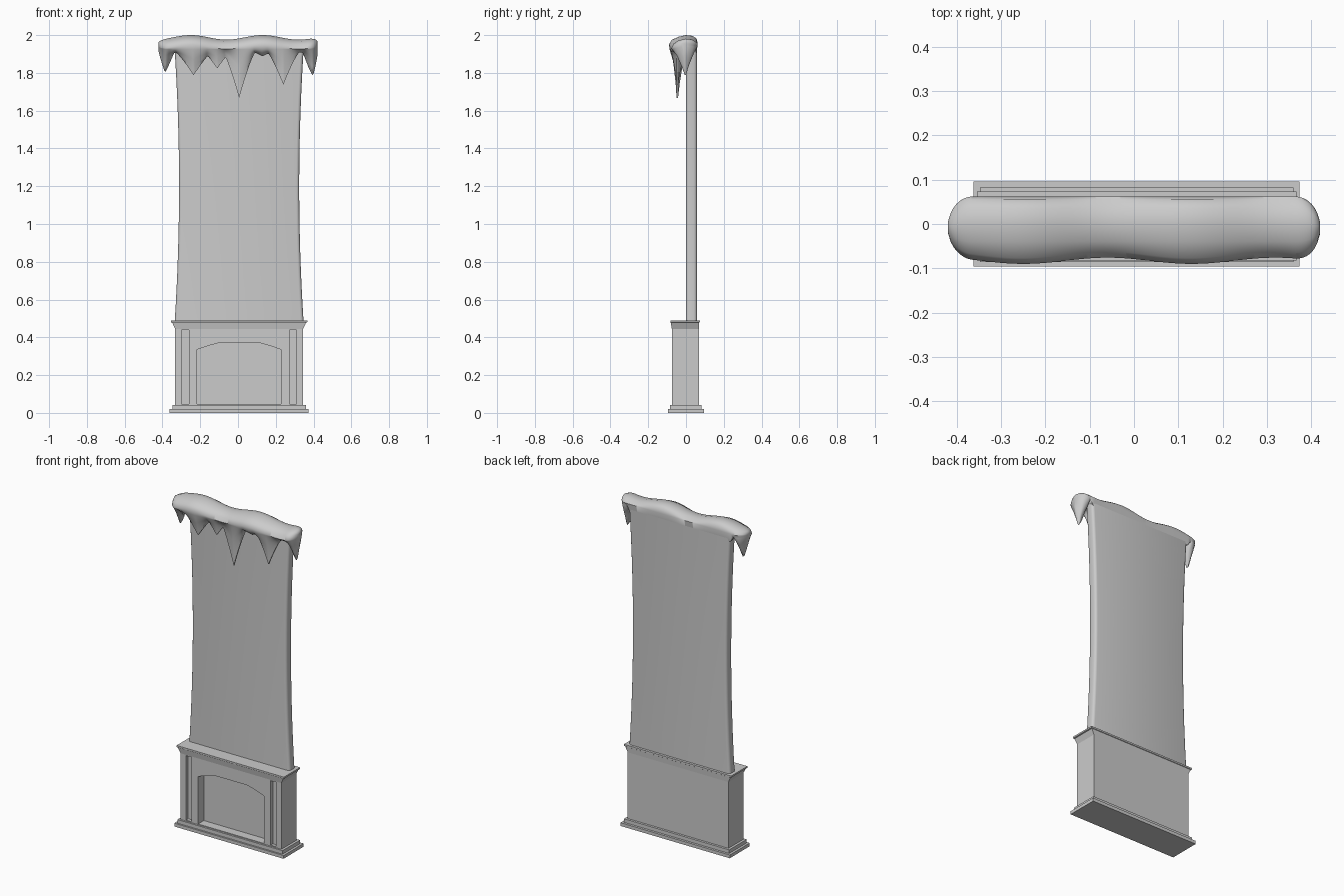
import bpy
import bmesh
import math

cube = bpy.data.objects.get("Cube")
if cube:
    bpy.data.objects.remove(cube, do_unlink=True)

grey = bpy.data.materials.new("stone_grey")
grey.use_nodes = True
grey.diffuse_color = (0.6, 0.6, 0.6, 1)
grey.node_tree.nodes["Principled BSDF"].inputs["Base Color"].default_value = (0.6, 0.6, 0.6, 1)

CX = 0.006  # middle of the fireplace


def loft(name, rings, smooth=None):
    """Skin a list of equal-length point rings and cap both ends."""
    bm = bmesh.new()
    loops = [[bm.verts.new(p) for p in ring] for ring in rings]
    for a, b in zip(loops, loops[1:]):
        for i in range(len(a)):
            j = (i + 1) % len(a)
            bm.faces.new((a[i], a[j], b[j], b[i]))
    bm.faces.new(loops[0])
    bm.faces.new(loops[-1])
    bmesh.ops.recalc_face_normals(bm, faces=bm.faces)
    mesh = bpy.data.meshes.new(name)
    bm.to_mesh(mesh)
    bm.free()
    mesh.materials.append(grey)
    obj = bpy.data.objects.new(name, mesh)
    bpy.context.collection.objects.link(obj)
    if smooth:
        bpy.ops.object.select_all(action="DESELECT")
        obj.select_set(True)
        bpy.context.view_layer.objects.active = obj
        bpy.ops.object.shade_smooth_by_angle(angle=math.radians(smooth))
    return obj


def rect(half, y0, y1, z):
    return [(CX - half, y0, z), (CX + half, y0, z), (CX + half, y1, z), (CX - half, y1, z)]


def slab(name, *levels):
    return loft(name, [rect(*level) for level in levels])


def carve(target, outline, depth):
    """Sink an x-z outline into the front of the target."""
    cutter = loft("cutter", [[(CX + x, y, z) for x, z in outline] for y in (-0.2, FRONT + depth)])
    cutter.hide_render = True
    mod = target.modifiers.new("recess", "BOOLEAN")
    mod.operation = "DIFFERENCE"
    mod.solver = "EXACT"
    mod.object = cutter
    bpy.context.view_layer.objects.active = target
    bpy.ops.object.modifier_apply(modifier=mod.name)
    bpy.data.objects.remove(cutter, do_unlink=True)


# Stepped plinth
FRONT, BACK = -0.075, 0.068
slab("plinth", (0.368, -0.096, 0.096, 0), (0.368, -0.096, 0.096, 0.02))
slab("plinth_step", (0.354, -0.086, 0.082, 0.02), (0.354, -0.086, 0.082, 0.042))

# Fireplace body with arched hearth and two narrow slots
body = slab("fireplace_body", (0.339, FRONT, BACK, 0.04), (0.339, FRONT, BACK, 0.45))
carve(body, [(-0.222, 0.046), (0.222, 0.046), (0.222, 0.335), (0.165, 0.355), (0.11, 0.37),
             (-0.11, 0.37), (-0.165, 0.355), (-0.222, 0.335)], 0.055)
for side in (-1, 1):
    carve(body, [(side * x, z) for x, z in
                 ((0.266, 0.048), (0.304, 0.048), (0.304, 0.44), (0.266, 0.44))], 0.022)

# Flared mantel
slab("mantel", (0.339, FRONT, BACK, 0.445), (0.354, -0.081, 0.07, 0.478),
     (0.361, -0.083, 0.073, 0.48), (0.361, -0.083, 0.073, 0.49))


# Chimney breast, pinched at mid height, with rounded side edges
def wall_ring(z):
    half = 0.318 + 0.022 * ((z - 1.2) / 0.7) ** 2
    y0, y1, r = 0.0, 0.058, 0.016
    ring = []
    for k, (sx, cy) in enumerate(((1, y1 - r), (-1, y1 - r), (-1, y0 + r), (1, y0 + r))):
        for step in range(4):
            a = math.radians(90 * k + 30 * step)
            ring.append((CX + sx * (half - r) + r * math.cos(a), cy + r * math.sin(a), z))
    return ring


loft("chimney_breast", [wall_ring(0.48 + 1.47 * i / 16) for i in range(17)], smooth=40)

# Snow cap: one skin along x whose lower front edge drops into icicles
# Each icicle: position, depth, half width, sharpness
ICICLES = [(-0.387, 0.115, 0.05, 1.0), (-0.235, 0.12, 0.095, 1.2), (-0.11, 0.085, 0.07, 1.2),
           (0.006, 0.24, 0.085, 1.25), (0.13, 0.02, 0.04, 1.0), (0.24, 0.17, 0.085, 1.25),
           (0.398, 0.145, 0.055, 1.0)]


def snow_ring(x):
    wave = math.cos((x - 0.13) * math.tau / 0.38)
    top = 1.988 + 0.012 * wave
    front = -0.083 - 0.007 * wave
    hang = max(d * max(0, 1 - abs(x - c) / w) ** p for c, d, w, p in ICICLES)
    tip = 1.908 - hang
    # The ends hang over the sides, so the lobe widens to the full depth there
    t = min(1, max(0, (abs(x) - 0.335) / 0.03))
    t = t * t * (3 - 2 * t)
    mid = -0.046 + 0.044 * t
    inner = -0.008 + 0.066 * t
    lip = 1.915 + 0.02 * t

    def between(y, f):
        return (y + (mid - y) * f ** 1.1, lip + (tip - lip) * f)

    pts = [(0.056, 1.905 + 0.04 * t), (0.062, 1.955), (0.056, top - 0.018), (0.035, top - 0.004),
           (0.0, top), (-0.04, top - 0.009), (front + 0.013, top - 0.026),
           (front, top - 0.05), (front + 0.003, 1.925),
           between(front + 0.007, 0.35), between(front + 0.007, 0.7), (mid - 0.004, tip),
           (mid + 0.004, tip), between(inner, 0.7), between(inner, 0.35), (inner, lip)]
    # Round off the two ends
    e = max(0, (abs(x) - 0.365) / 0.0555)
    s = math.sqrt(max(0.04, 1 - e * e))
    sz = 0.35 + 0.65 * s
    return [(x, -0.008 + (y + 0.008) * s, 1.95 + (z - 1.95) * sz) for y, z in pts]


STEPS = 140
loft("snow_cap", [snow_ring(-0.42 + 0.84 * i / STEPS) for i in range(STEPS + 1)], smooth=60)
